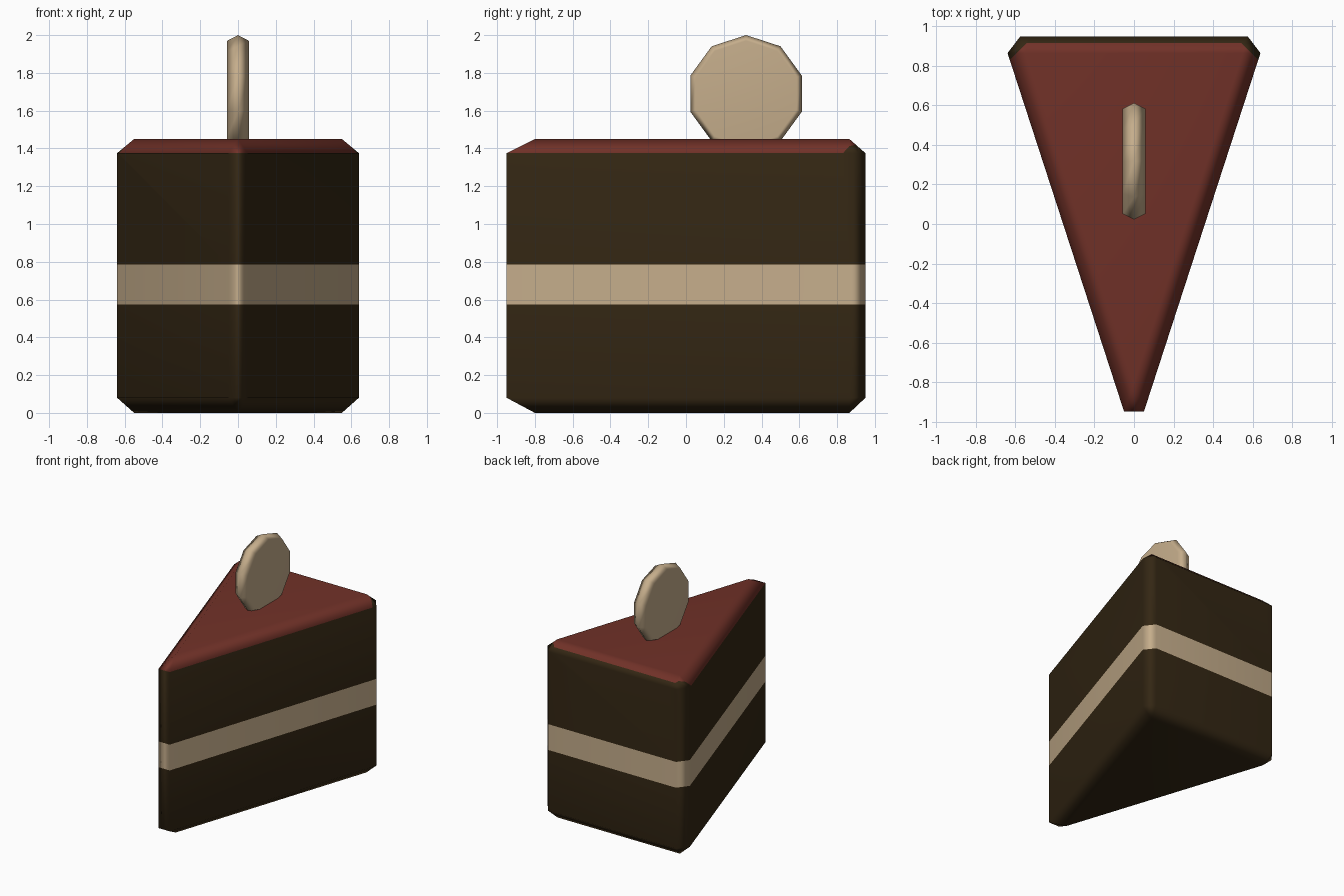
import bpy, bmesh, math
from mathutils import Vector

if "Cube" in bpy.data.objects:
    bpy.data.objects.remove(bpy.data.objects["Cube"])


def material(name, rgb):
    m = bpy.data.materials.new(name)
    m.diffuse_color = (*rgb, 1)
    m.use_nodes = True
    m.node_tree.nodes["Principled BSDF"].inputs["Base Color"].default_value = m.diffuse_color
    return m


sponge = material("dark_sponge", (0.034, 0.020, 0.0068))
cream = material("cream", (0.56, 0.42, 0.26))
icing = material("red_icing", (0.165, 0.031, 0.021))


def finish(bm, name, mats):
    bmesh.ops.recalc_face_normals(bm, faces=bm.faces[:])
    for f in bm.faces:
        f.smooth = True
    me = bpy.data.meshes.new(name)
    bm.to_mesh(me)
    bm.free()
    for m in mats:
        me.materials.append(m)
    ob = bpy.data.objects.new(name, me)
    bpy.context.collection.objects.link(ob)
    mod = ob.modifiers.new("weighted_normals", 'WEIGHTED_NORMAL')
    mod.keep_sharp = True
    return ob


# Cake wedge: six-sided wall, chamfered into triangular top and bottom
wall = [(0.05, -0.95), (0.64, 0.865), (0.575, 0.95),
        (-0.575, 0.95), (-0.64, 0.865), (-0.05, -0.95)]
cap = [(0, -0.80), (0.55, 0.865), (-0.55, 0.865)]
bm = bmesh.new()


def ring(pts, z):
    return [bm.verts.new((x, y, z)) for x, y in pts]


low, high = ring(wall, 0.08), ring(wall, 1.375)
for i in range(6):
    j = (i + 1) % 6
    bm.faces.new((low[i], low[j], high[j], high[i]))
for w, z in ((low, 0.0), (high, 1.45)):
    c = ring(cap, z)
    bm.faces.new(c)
    bm.faces.new((w[5], w[0], c[0]))
    bm.faces.new((w[0], w[1], c[1], c[0]))
    bm.faces.new((w[1], w[2], c[1]))
    bm.faces.new((w[2], w[3], c[2], c[1]))
    bm.faces.new((w[3], w[4], c[2]))
    bm.faces.new((w[4], w[5], c[0], c[2]))


def cut(co, no, zmin):
    faces = [f for f in bm.faces if f.calc_center_median().z > zmin]
    edges = {e for f in faces for e in f.edges}
    verts = {v for f in faces for v in f.verts}
    bmesh.ops.bisect_plane(bm, geom=list(verts) + list(edges) + faces,
                           plane_co=co, plane_no=no)


# Cream band edges, then the icing edge on the back chamfer and corners
cut((0, 0, 0.575), (0, 0, 1), -1)
cut((0, 0, 0.785), (0, 0, 1), -1)
cut((0, 0.915, 0), (0, 1, 0), 1.376)
for s in (1, -1):
    cut((s * 0.60, 0.86, 0), (s, 1, 0), 1.376)

for f in bm.faces:
    c = f.calc_center_median()
    if 0.575 < c.z < 0.785:
        f.material_index = 1
    elif c.z > 1.376 and c.y < 0.915 and abs(c.x) + c.y < 1.46:
        f.material_index = 2
finish(bm, "cake_slice", [sponge, cream, icing])

# Round wafer standing in the icing: ten-sided with a ridged rim
bm = bmesh.new()
rings = []
for x, r in ((-0.057, 0.28), (0, 0.31), (0.057, 0.28)):
    rings.append([bm.verts.new((x, 0.318 + r * math.sin(k * math.pi / 5),
                                1.69 + r * math.cos(k * math.pi / 5)))
                  for k in range(10)])
for a, b in zip(rings, rings[1:]):
    for k in range(10):
        j = (k + 1) % 10
        bm.faces.new((a[k], a[j], b[j], b[k]))
bm.faces.new(rings[0])
bm.faces.new(rings[2])
finish(bm, "wafer", [cream])
